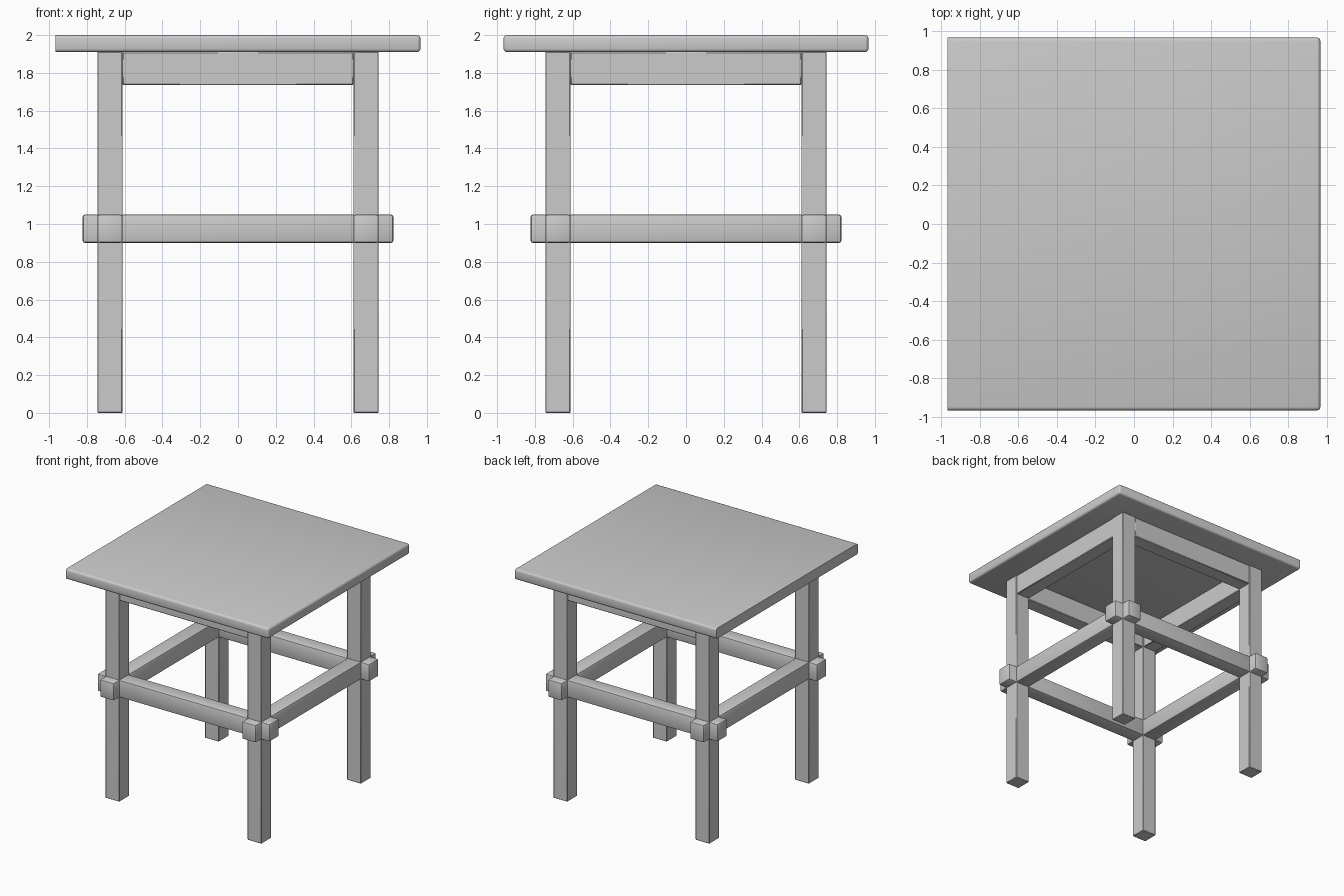
import bpy, bmesh
from math import radians

if "Cube" in bpy.data.objects:
    bpy.data.objects.remove(bpy.data.objects["Cube"])


def box(name, center, size, bevel=0.005, segments=1, pick=None):
    """Box with bevelled edges; pick(midpoint) chooses which edges to bevel."""
    bm = bmesh.new()
    bmesh.ops.create_cube(bm, size=1)
    for v in bm.verts:
        v.co = [v.co[i] * size[i] + center[i] for i in range(3)]
    edges = [e for e in bm.edges
             if pick is None or pick((e.verts[0].co + e.verts[1].co) / 2)]
    bmesh.ops.bevel(bm, geom=edges, offset=bevel, segments=segments,
                    profile=0.5, affect='EDGES', clamp_overlap=True)
    mesh = bpy.data.meshes.new(name)
    bm.to_mesh(mesh)
    bm.free()
    obj = bpy.data.objects.new(name, mesh)
    bpy.context.collection.objects.link(obj)
    bpy.ops.object.select_all(action='DESELECT')
    obj.select_set(True)
    bpy.context.view_layer.objects.active = obj
    bpy.ops.object.shade_smooth_by_angle(angle=radians(40))
    return obj


LEG = 0.678    # leg centre offset
W = 0.133      # leg and rail width

# Table top: left edge stays square, the other three are eased
box("table_top", (0, 0, 1.955), (1.932, 1.932, 0.09), 0.018, 3,
    lambda m: m.x > -0.9)

# Legs
for xn, x in (("left", -LEG), ("right", LEG)):
    for yn, y in (("front", -LEG), ("back", LEG)):
        box(f"{yn}_{xn}_leg", (x, y, 0.956), (W, W, 1.912), 0.004)

# Aprons under the top and stretchers passing through the legs
for name, s in (("front", -1), ("back", 1)):
    box(f"{name}_apron", (0, s * LEG, 1.823), (1.225, W - 0.008, 0.176))
    box(f"{name}_stretcher", (0, s * LEG, 0.975), (1.645, W, 0.15), 0.012, 2)
for name, s in (("left", -1), ("right", 1)):
    box(f"{name}_apron", (s * LEG, 0, 1.823), (W - 0.008, 1.225, 0.176))
    box(f"{name}_stretcher", (s * LEG, 0, 0.975), (W, 1.645, 0.15), 0.012, 2)
